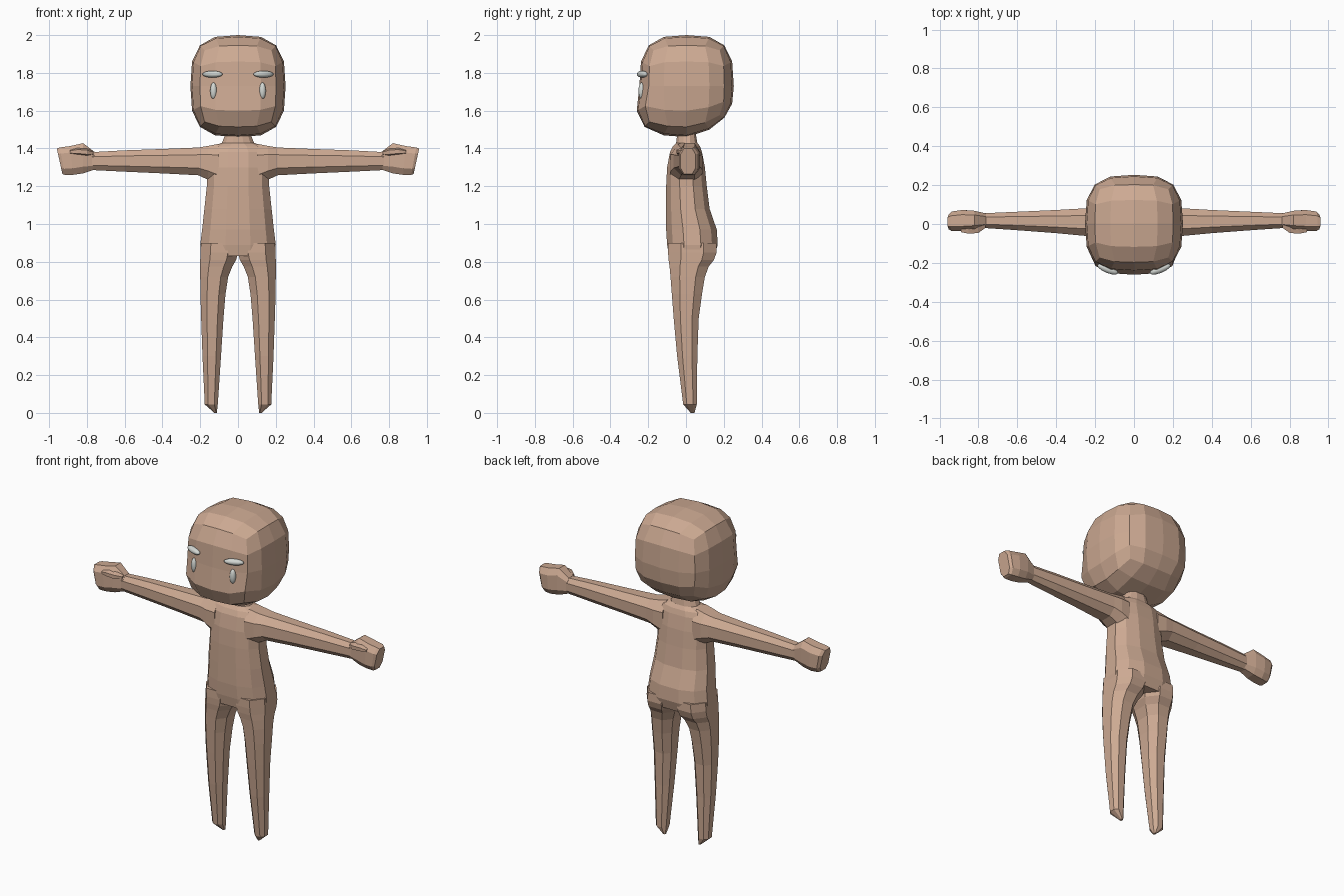
import bpy, bmesh, math
from mathutils import Matrix, Vector

if "Cube" in bpy.data.objects:
    bpy.data.objects.remove(bpy.data.objects["Cube"])


def material(name, rgb):
    m = bpy.data.materials.new(name)
    m.diffuse_color = (*rgb, 1)
    m.use_nodes = True
    m.node_tree.nodes["Principled BSDF"].inputs["Base Color"].default_value = m.diffuse_color
    return m


SKIN = material("skin", (0.61, 0.40, 0.29))
PALE = material("pale_grey", (0.65, 0.68, 0.65))


def finish(name, bm, mat, mirror=False, smooth=False):
    bmesh.ops.recalc_face_normals(bm, faces=bm.faces)
    for f in bm.faces:
        f.smooth = smooth
    mesh = bpy.data.meshes.new(name)
    bm.to_mesh(mesh)
    bm.free()
    mesh.materials.append(mat)
    ob = bpy.data.objects.new(name, mesh)
    bpy.context.collection.objects.link(ob)
    if mirror:
        ob.modifiers.new("mirror", "MIRROR").use_mirror_merge = False
    return ob


def section(n, a0, a1, b0, b1, p):
    """Closed rounded-box section filling a0..a1 by b0..b1."""
    pts = []
    for k in range(n):
        t = 2 * math.pi * (k + 0.5) / n
        c, s = math.cos(t), math.sin(t)
        pts.append((math.copysign(abs(c) ** (2 / p), c),
                    math.copysign(abs(s) ** (2 / p), s)))
    m = max(q[0] for q in pts)
    w = max(q[1] for q in pts)
    return [((a0 + a1) / 2 + u / m * (a1 - a0) / 2,
             (b0 + b1) / 2 + v / w * (b1 - b0) / 2) for u, v in pts]


def loft(name, rings, n, p, place, mirror=False):
    """Skin rings of (distance, a0, a1, b0, b1)."""
    bm = bmesh.new()
    loops = [[bm.verts.new(place(d, u, v)) for u, v in section(n, *r, p)]
             for d, *r in rings]
    for lo, hi in zip(loops, loops[1:]):
        for i in range(n):
            j = (i + 1) % n
            bm.faces.new((lo[i], lo[j], hi[j], hi[i]))
    bm.faces.new(loops[0])
    bm.faces.new(loops[-1])
    return finish(name, bm, SKIN, mirror)


def upright(z, x, y):
    return (x, y, z)


def sideways(x, y, z):
    # the fist end leans outward towards the top
    lean = max(0, (x - 0.85) / 0.095) * (z - 1.33) * 0.22
    return (x + lean, y, z)


# Torso with neck: (z, half width, back and front depth)
torso = [(0.83, 0.195, -0.09, 0.15), (0.89, 0.2, -0.1, 0.168),
         (0.97, 0.19, -0.105, 0.163), (1.08, 0.178, -0.105, 0.125),
         (1.2, 0.165, -0.105, 0.11), (1.3, 0.165, -0.1, 0.1),
         (1.38, 0.165, -0.085, 0.085), (1.41, 0.14, -0.07, 0.075),
         (1.43, 0.085, -0.052, 0.06), (1.49, 0.06, -0.045, 0.05)]
loft("torso", [(z, -w, w, y0, y1) for z, w, y0, y1 in torso], 12, 2.4, upright)

# Legs, tapering to a small pointed foot
legs = [(0.0, 0.112, 0.125, 0.025, 0.045), (0.045, 0.107, 0.176, -0.015, 0.057),
        (0.3, 0.09, 0.188, -0.047, 0.06), (0.5, 0.077, 0.195, -0.065, 0.067),
        (0.63, 0.066, 0.199, -0.075, 0.085), (0.72, 0.052, 0.2, -0.082, 0.1),
        (0.775, 0.03, 0.2, -0.087, 0.12), (0.81, 0.01, 0.2, -0.092, 0.148),
        (0.85, 0.0, 0.199, -0.095, 0.162), (0.9, 0.0, 0.196, -0.095, 0.16)]
loft("legs", legs, 8, 2.3, upright, True)

# Arms: (x, y range, z range)
arms = [(0.1, -0.085, 0.085, 1.2, 1.425), (0.16, -0.08, 0.088, 1.235, 1.413),
        (0.21, -0.065, 0.083, 1.258, 1.405), (0.4, -0.047, 0.072, 1.268, 1.397),
        (0.6, -0.032, 0.063, 1.277, 1.39), (0.78, -0.02, 0.055, 1.286, 1.38)]
loft("arms", arms, 8, 2.4, sideways, True)

# Fists and thumbs
fists = [(0.76, -0.018, 0.054, 1.288, 1.382), (0.82, -0.03, 0.068, 1.268, 1.428),
         (0.88, -0.036, 0.072, 1.26, 1.413), (0.93, -0.036, 0.064, 1.26, 1.405),
         (0.944, -0.028, 0.05, 1.265, 1.4)]
loft("fists", fists, 8, 3, sideways, True)
thumbs = [(0.765, -0.02, 0.01, 1.365, 1.385), (0.8, -0.046, 0.01, 1.36, 1.4),
          (0.85, -0.05, 0.0, 1.366, 1.402), (0.885, -0.042, 0.0, 1.37, 1.392)]
loft("thumbs", thumbs, 6, 2.4, sideways, True)

# Head: gridded cube rounded into a soft box
bm = bmesh.new()
bmesh.ops.create_cube(bm, size=2)
bmesh.ops.subdivide_edges(bm, edges=bm.edges[:], cuts=3, use_grid_fill=True)
P = 3.1
for v in bm.verts:
    v.co /= sum(abs(c) ** P for c in v.co) ** (1 / P)
    if v.co.z < -0.3:
        if v.co.y > 0:       # jaw rises towards the nape
            v.co.z += 0.3 * v.co.y ** 1.3 * -v.co.z
        elif v.co.y < -0.5:  # chin stays square
            v.co.y -= 0.09
    v.co = Vector((v.co.x * 0.252, v.co.y * 0.25 + 0.003, v.co.z * 0.27 + 1.73))
finish("head", bm, SKIN)


# Eyes and brows: flattened beads set on the face
def bead(name, loc, size, turn):
    bm = bmesh.new()
    mat = (Matrix.Translation(loc) @ Matrix.Rotation(turn, 4, "Z")
           @ Matrix.Diagonal((*size, 1)))
    bmesh.ops.create_uvsphere(bm, u_segments=12, v_segments=8, radius=1, matrix=mat)
    finish(name, bm, PALE, True, True)


bead("eyes", (0.13, -0.235, 1.705), (0.018, 0.017, 0.044), math.radians(15))
bead("brows", (0.135, -0.232, 1.793), (0.058, 0.02, 0.018), math.radians(22))
